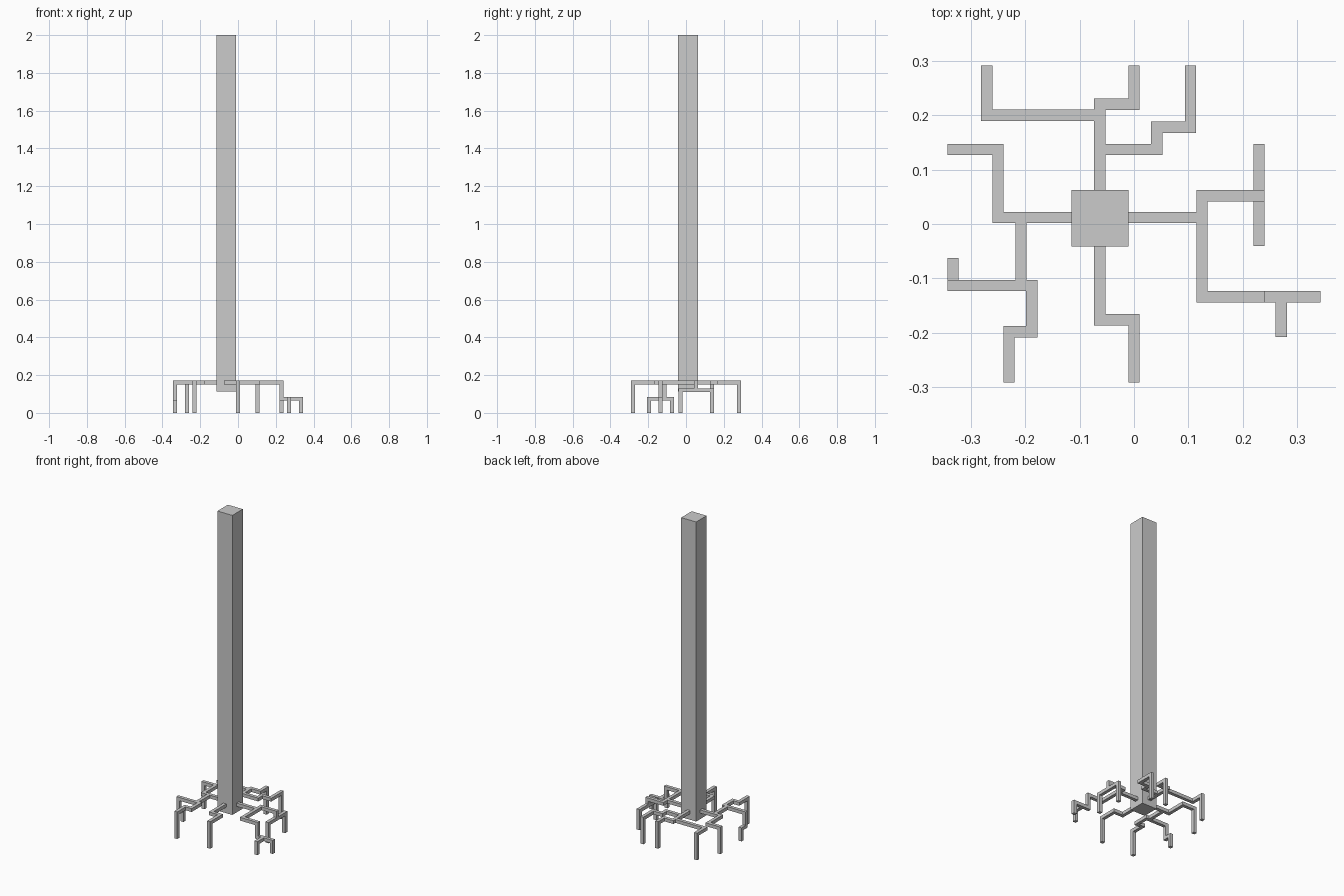
import bpy, bmesh
from mathutils import Vector

if "Cube" in bpy.data.objects:
    bpy.data.objects.remove(bpy.data.objects["Cube"])

H = 0.0104          # half thickness of every root
Z = 0.16            # centre height of the upper roots
LOW = 0.075         # centre height of the low side roots
MID = 0.12          # centre height of the right fork


def make_object(name, bm):
    bmesh.ops.recalc_face_normals(bm, faces=bm.faces)
    mesh = bpy.data.meshes.new(name)
    bm.to_mesh(mesh)
    bm.free()
    ob = bpy.data.objects.new(name, mesh)
    bpy.context.collection.objects.link(ob)


def root(name, pts, clear=True):
    """Square bar swept along an axis-aligned path with mitred corners.
    clear: start at the surface of the parent root instead of its centre."""
    p = [Vector(q if len(q) == 3 else (*q, Z)) for q in pts]
    p.append(Vector((p[-1].x, p[-1].y, 0)))          # foot on the floor
    d = [(b - a).normalized() for a, b in zip(p, p[1:])]
    u = Vector((0, 0, 1)) if abs(d[0].z) < 0.5 else Vector((1, 0, 0))
    v = d[0].cross(u)
    offs = [(u * i + v * j) * H for i, j in ((1, 1), (-1, 1), (-1, -1), (1, -1))]
    if clear:
        p[0] = p[0] + d[0] * H
    bm = bmesh.new()
    rings = [[bm.verts.new(p[0] + o) for o in offs]]
    for k in range(1, len(p) - 1):
        a, b = d[k - 1], d[k]
        mitre = [o - a * o.dot(b) for o in offs]
        rings.append([bm.verts.new(p[k] + o) for o in mitre])
        offs = [o - b * o.dot(b) for o in mitre]
    rings.append([bm.verts.new(p[-1] + o) for o in offs])
    for r, s in zip(rings, rings[1:]):
        for i in range(4):
            j = (i + 1) % 4
            bm.faces.new((r[i], r[j], s[j], s[i]))
    bm.faces.new(rings[0])
    bm.faces.new(rings[-1])
    make_object(name, bm)


# Tall square trunk
bm = bmesh.new()
bmesh.ops.create_cube(bm, size=1)
for vert in bm.verts:
    vert.co = (-0.0625 + vert.co.x * 0.104, 0.0105 + vert.co.y * 0.104,
               1.056 + vert.co.z * 1.888)
make_object("trunk", bm)

# Front root
root("front_root", [(-0.063, -0.0415), (-0.063, -0.176), (0, -0.176), (0, -0.281)], False)

# Back root and its two branches
root("back_root", [(-0.063, 0.0625), (-0.063, 0.22), (0, 0.22), (0, 0.281)], False)
root("back_left_branch", [(-0.063, 0.2), (-0.271, 0.2), (-0.271, 0.281)])
root("back_right_branch", [(-0.063, 0.137), (0.042, 0.137), (0.042, 0.178),
                           (0.104, 0.178), (0.104, 0.281)])

# Left root, with a branch that splits in two
root("left_root", [(-0.1145, 0.012), (-0.25, 0.012), (-0.25, 0.137), (-0.333, 0.137)], False)
root("left_front_branch", [(-0.208, 0.012), (-0.208, -0.113), (-0.333, -0.113),
                           (-0.333, -0.113, LOW), (-0.333, -0.073, LOW)])
root("left_front_twig", [(-0.208, -0.113), (-0.188, -0.113), (-0.188, -0.198),
                         (-0.23, -0.198), (-0.23, -0.281)])

# Right root, dropping into a fork at its end
root("right_root", [(-0.0105, 0.012), (0.125, 0.012), (0.125, 0.052), (0.23, 0.052),
                    (0.23, 0.052, MID), (0.23, 0.137, MID)], False)
root("right_fork", [(0.23, 0.052, MID), (0.23, -0.03, MID)])

# Right front branch, stepping down and splitting
root("right_front_branch", [(0.125, 0.012), (0.125, -0.134), (0.23, -0.134),
                            (0.23, -0.134, LOW), (0.333, -0.134, LOW)])
root("right_front_twig", [(0.271, -0.134, LOW), (0.271, -0.197, LOW)])
